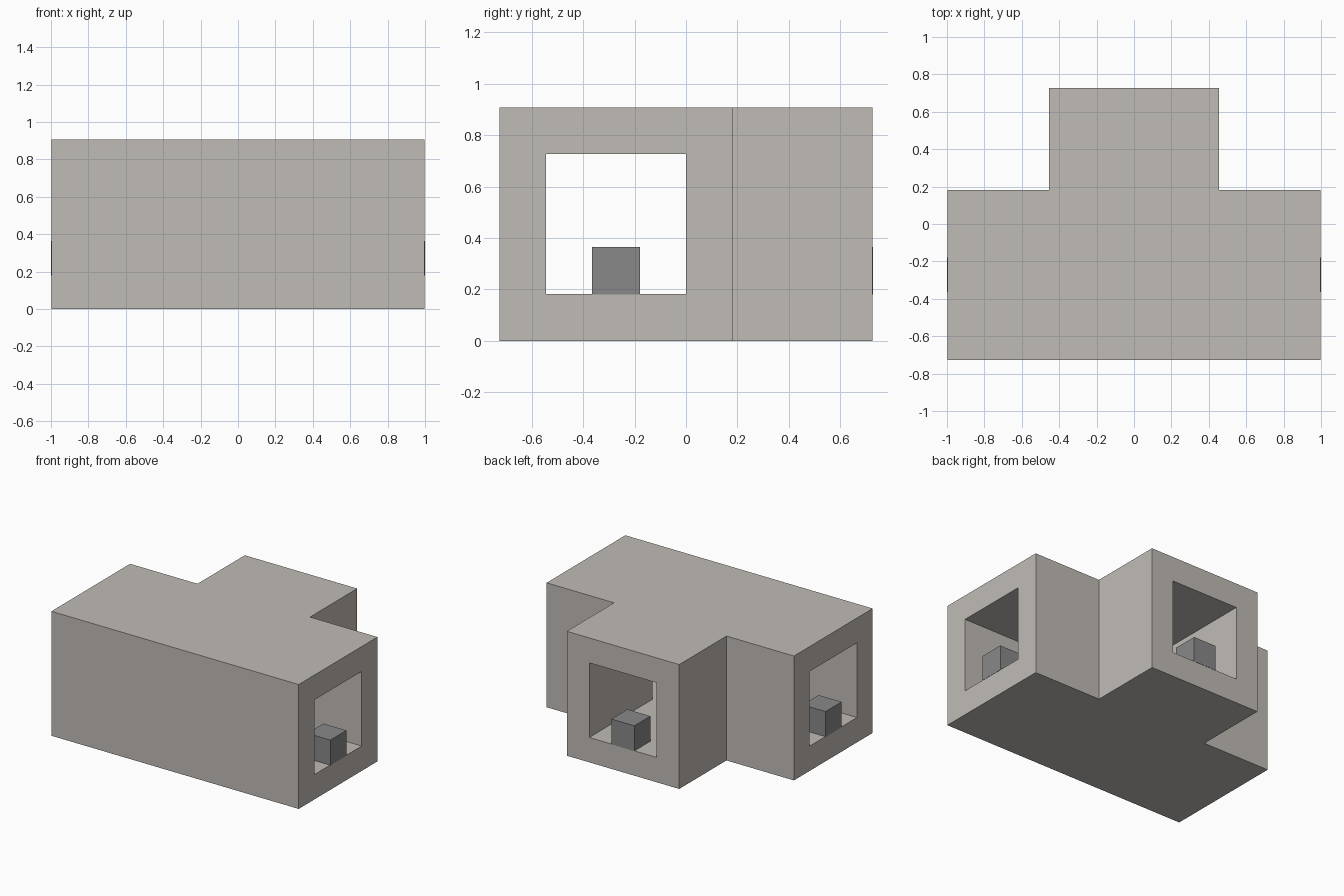
import bpy
import bmesh
from mathutils import Vector

default = bpy.data.objects.get("Cube")
if default:
    bpy.data.objects.remove(default, do_unlink=True)

U = 1 / 11.02  # one building unit; the blocks stand slightly proud of the shell


def material(name, color):
    mat = bpy.data.materials.new(name)
    mat.use_nodes = True
    mat.diffuse_color = color
    mat.node_tree.nodes["Principled BSDF"].inputs["Base Color"].default_value = color
    return mat


def tee(name, half_len, front, back, branch_half, branch_end, low, high, mat):
    """Extrude a T-shaped floor plan between two heights."""
    half = [(half_len, front), (half_len, back), (branch_half, back), (branch_half, branch_end)]
    plan = half + [(-x, y) for x, y in reversed(half)]
    bm = bmesh.new()
    base = bm.faces.new([bm.verts.new(Vector((x, y, low)) * U) for x, y in plan])
    top = bmesh.ops.extrude_face_region(bm, geom=[base])["geom"]
    bmesh.ops.translate(bm, vec=(0, 0, (high - low) * U),
                        verts=[v for v in top if isinstance(v, bmesh.types.BMVert)])
    bmesh.ops.recalc_face_normals(bm, faces=bm.faces)
    return finish(name, bm, mat)


def block(name, x, y, z, size, mat):
    bm = bmesh.new()
    bmesh.ops.create_cube(bm, size=size * U)
    bmesh.ops.translate(bm, vec=Vector((x, y, z)) * U, verts=bm.verts)
    return finish(name, bm, mat)


def finish(name, bm, mat):
    mesh = bpy.data.meshes.new(name)
    bm.to_mesh(mesh)
    bm.free()
    mesh.materials.append(mat)
    obj = bpy.data.objects.new(name, mesh)
    bpy.context.collection.objects.link(obj)
    return obj


stone = material("warm_grey_stone", (0.53, 0.50, 0.47, 1))
dark = material("dark_grey", (0.255, 0.247, 0.247, 1))

# Outer shell with a T-shaped tunnel cut through its three ends
shell = tee("tunnel_shell", 11, -8, 2, 5, 8, 0, 10, stone)
cutter = tee("tunnel_cutter", 12, -6, 0, 3, 9, 2, 8, stone)
cutter.hide_render = True

cut = shell.modifiers.new("tunnel", "BOOLEAN")
cut.operation = "DIFFERENCE"
cut.solver = "EXACT"
cut.object = cutter
bpy.context.view_layer.objects.active = shell
bpy.ops.object.modifier_apply(modifier=cut.name)
bpy.data.objects.remove(cutter, do_unlink=True)

# A small block on the floor at each opening
for name, x, y in (("left_block", 10, -3), ("right_block", -10, -3), ("back_block", 0, 7)):
    block(name, x, y, 3, 2.04, dark)
